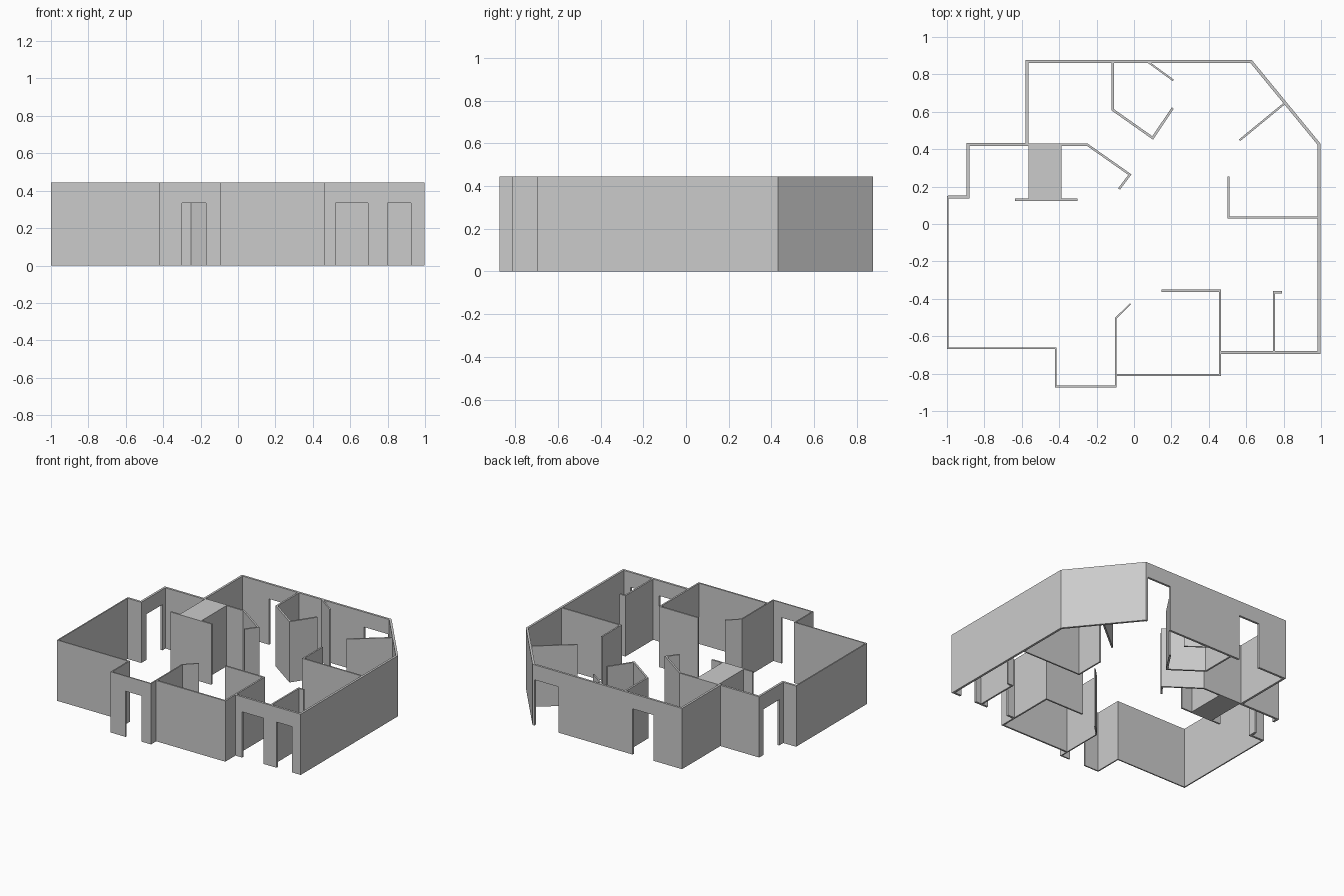
import bpy, bmesh
from mathutils import Vector

cube = bpy.data.objects.get("Cube")
if cube:
    bpy.data.objects.remove(cube)

HEIGHT = 0.445      # wall height
DOOR = 0.335        # door opening height
THICK, THIN = 0.016, 0.009

grey = bpy.data.materials.new("plaster_grey")
grey.use_nodes = True
colour = (0.6, 0.6, 0.6, 1)
grey.diffuse_color = colour
grey.node_tree.nodes["Principled BSDF"].inputs["Base Color"].default_value = colour


def finish(name, bm):
    bmesh.ops.recalc_face_normals(bm, faces=bm.faces)
    mesh = bpy.data.meshes.new(name)
    bm.to_mesh(mesh)
    bm.free()
    mesh.materials.append(grey)
    obj = bpy.data.objects.new(name, mesh)
    bpy.context.collection.objects.link(obj)


def mitres(path, width):
    """Left and right mitred offset of every path point."""
    pts = [Vector(p) for p in path]
    dirs = [(b - a).normalized() for a, b in zip(pts, pts[1:])]
    result = []
    for i, p in enumerate(pts):
        a = dirs[max(i - 1, 0)]
        b = dirs[min(i, len(dirs) - 1)]
        na, nb = Vector((-a.y, a.x)), Vector((-b.y, b.x))
        n = (na + nb).normalized()
        off = n * (width / 2 / n.dot(na))
        result.append((p + off, p - off))
    return result


def wall(name, path, width=THICK, doors=()):
    """Mitred wall along a path; spans listed in doors keep only a lintel."""
    bm = bmesh.new()
    sides = mitres(path, width)
    spans = len(path) - 1
    for i in range(spans):
        z0 = DOOR if i in doors else 0
        (a, b), (c, d) = sides[i], sides[i + 1]
        low = [bm.verts.new((*p, z0)) for p in (a, b, d, c)]
        top = [bm.verts.new((*p, HEIGHT)) for p in (a, b, d, c)]
        bm.faces.new(low)
        bm.faces.new(top)
        for k in range(4):
            # end caps only where the wall stops or a door begins
            neighbour = {0: i - 1, 2: i + 1}.get(k)
            if neighbour is not None and 0 <= neighbour < spans:
                if i in doors or neighbour not in doors:
                    continue
            m = (k + 1) % 4
            bm.faces.new((low[k], low[m], top[m], top[k]))
    bmesh.ops.remove_doubles(bm, verts=bm.verts, dist=0.0001)
    finish(name, bm)


# Outer shell: thicker run with three side and back doors and two front doors
wall("outer_wall_main", [
    (-0.995, 0.145), (-0.888, 0.145), (-0.888, 0.20), (-0.888, 0.38),
    (-0.888, 0.424), (-0.573, 0.424), (-0.573, 0.868), (-0.35, 0.868),
    (-0.18, 0.868), (0.42, 0.868), (0.615, 0.868), (0.627, 0.868),
    (0.988, 0.428), (0.988, -0.688), (0.925, -0.688), (0.80, -0.688),
    (0.695, -0.688), (0.52, -0.688), (0.46, -0.688)],
    doors=(2, 7, 9, 14, 16))

# Outer shell: thin run with the entrance porch door
wall("outer_wall_entrance", [
    (-0.995, 0.151), (-0.995, -0.665), (-0.418, -0.665), (-0.418, -0.869),
    (-0.30, -0.869), (-0.17, -0.869), (-0.098, -0.869), (-0.098, -0.80)],
    THIN, doors=(4,))

# Front room
wall("front_room_wall", [
    (0.148, -0.357), (0.46, -0.357), (0.46, -0.807), (-0.098, -0.807)], 0.012)
wall("front_room_door_wing", [(-0.098, -0.807), (-0.098, -0.505), (-0.018, -0.426)], THIN)

# Partitions
wall("bath_partition", [
    (-0.113, 0.868), (-0.113, 0.61), (0.10, 0.46), (0.207, 0.62)], 0.013)
wall("bath_door_wing", [(0.07, 0.87), (0.21, 0.768)], 0.01)
wall("corner_partition", [(0.565, 0.448), (0.805, 0.645)], 0.011)
wall("side_partition", [(0.505, 0.253), (0.505, 0.034), (0.988, 0.034)], 0.011)
wall("utility_partition", [(0.748, -0.688), (0.748, -0.365), (0.79, -0.365)], 0.012)
wall("hall_partition", [
    (-0.573, 0.424), (-0.25, 0.424), (-0.022, 0.264), (-0.08, 0.187)], 0.012)
wall("fireplace_wall", [(-0.635, 0.13), (-0.303, 0.13)], 0.012)

# Solid chimney block between the hall partition and the fireplace wall
wall("chimney_block", [(-0.475, 0.125), (-0.475, 0.428)], 0.176)
